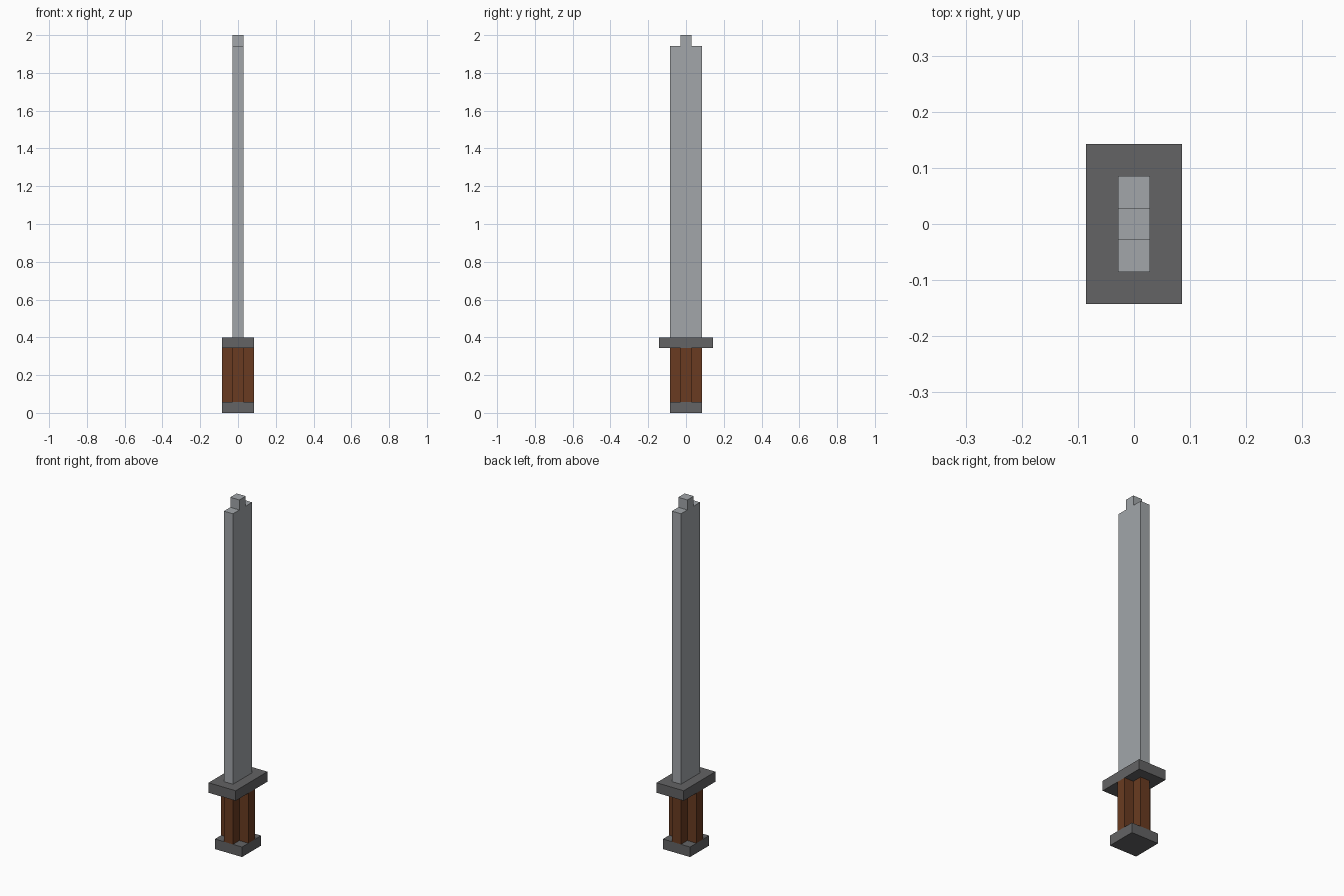
import bpy
import bmesh
from mathutils import Vector

cube = bpy.data.objects.get("Cube")
if cube:
    bpy.data.objects.remove(cube, do_unlink=True)

U = 2 / 35  # one block of the sword, which is 35 blocks tall


def material(name, rgb):
    mat = bpy.data.materials.new(name)
    mat.use_nodes = True
    mat.diffuse_color = (*rgb, 1)
    mat.node_tree.nodes["Principled BSDF"].inputs["Base Color"].default_value = (*rgb, 1)
    return mat


steel = material("light steel", (0.36, 0.38, 0.40))
iron = material("dark iron", (0.125, 0.125, 0.128))
wood = material("brown wood", (0.142, 0.044, 0.015))


def prism(name, outline, offset, mat):
    """Extrude a flat outline, given in blocks, along the offset."""
    bm = bmesh.new()
    base = bm.faces.new([bm.verts.new(Vector(p) * U) for p in outline])
    result = bmesh.ops.extrude_face_region(bm, geom=[base], use_keep_orig=True)
    moved = [g for g in result["geom"] if isinstance(g, bmesh.types.BMVert)]
    bmesh.ops.translate(bm, verts=moved, vec=Vector(offset) * U)
    bmesh.ops.recalc_face_normals(bm, faces=bm.faces)
    mesh = bpy.data.meshes.new(name)
    bm.to_mesh(mesh)
    bm.free()
    mesh.materials.append(mat)
    obj = bpy.data.objects.new(name, mesh)
    bpy.context.collection.objects.link(obj)
    return obj


def slab(name, width, depth, z, mat):
    """One-block-thick plate resting at height z."""
    x, y = width / 2, depth / 2
    return prism(name, [(-x, -y, z), (x, -y, z), (x, y, z), (-x, y, z)], (0, 0, 1), mat)


# Pommel and guard plates
slab("pommel", 3, 3, 0, iron)
slab("guard", 3, 5, 6, iron)

# Grip with a plus-shaped cross-section
quarter = [(1.5, -0.5), (1.5, 0.5), (0.5, 0.5)]
plus = []
for turn in range(4):
    plus += [(x, y, 1) for x, y in quarter]
    quarter = [(-y, x) for x, y in quarter]
prism("grip", plus, (0, 0, 5), wood)

# Blade with a stepped tip
side = [(1.5, 7), (1.5, 34), (0.5, 34), (0.5, 35)]
profile = side + [(-y, z) for y, z in reversed(side)]
prism("blade", [(-0.5, y, z) for y, z in profile], (1, 0, 0), steel)
